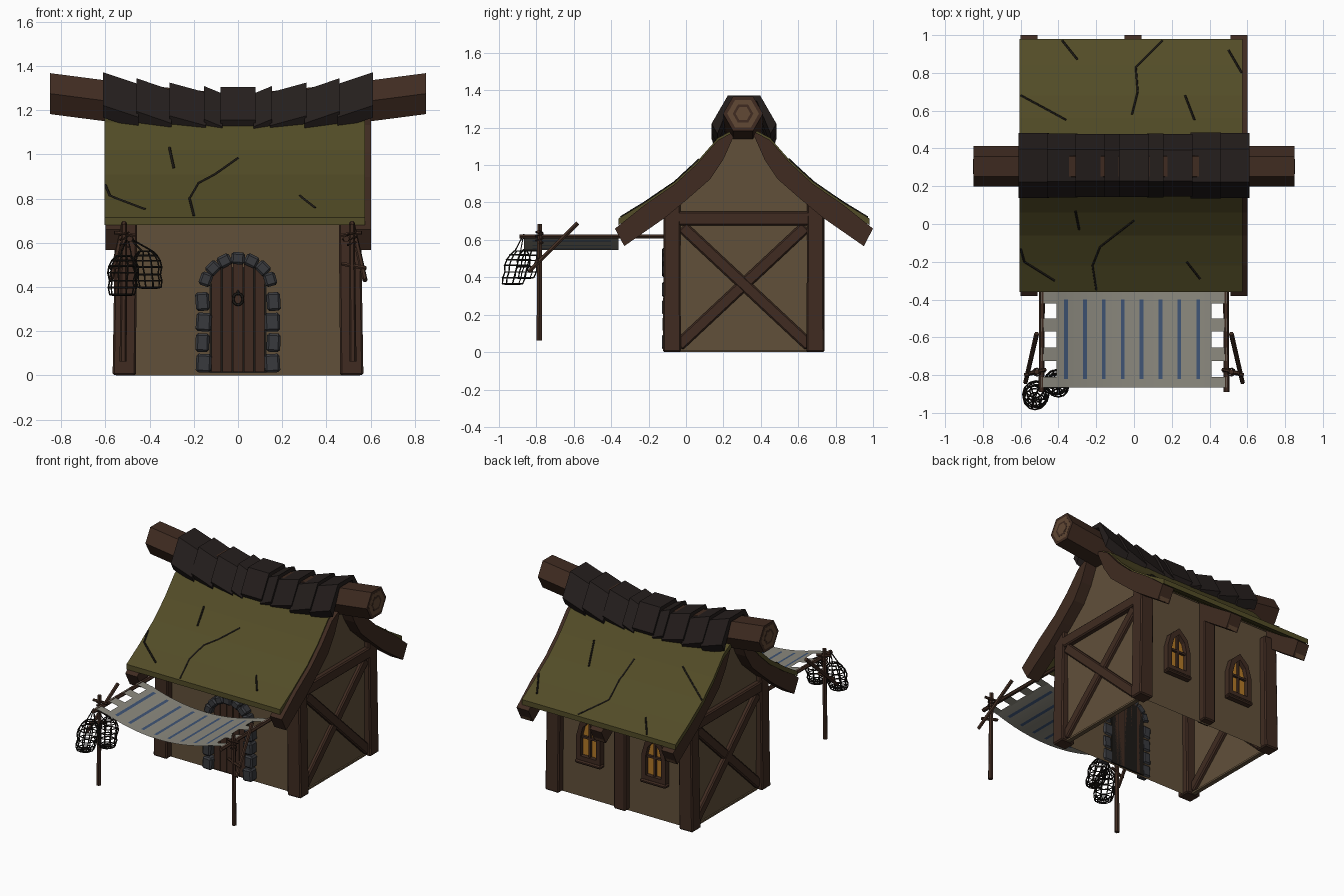
import bpy, math, random
from mathutils import Vector

if "Cube" in bpy.data.objects:
    bpy.data.objects.remove(bpy.data.objects["Cube"])

random.seed(4)
CY = 0.31                                   # y of the ridge


def mat(name, r, g, b):
    m = bpy.data.materials.new(name)
    m.diffuse_color = (r, g, b, 1)
    m.use_nodes = True
    m.node_tree.nodes["Principled BSDF"].inputs["Base Color"].default_value = m.diffuse_color
    return m


WALL = mat("plaster", .12, .08, .042)
WOOD = mat("timber", .05, .024, .015)
GRAIN = mat("end_grain", .12, .065, .035)
MOSS = mat("mossy_roof", .085, .072, .02)
DARK = mat("dark", .012, .010, .008)
TILE = mat("ridge_tile", .018, .013, .012)
STONE = mat("stone", .04, .042, .048)
CLOTH = mat("cloth", .26, .25, .21)
BLUE = mat("blue_stripe", .05, .09, .18)
GLASS = mat("lit_glass", .45, .19, .02)


def mesh(name, verts, faces, *mats):
    me = bpy.data.meshes.new(name)
    me.from_pydata([tuple(v) for v in verts], [], faces)
    me.update()
    ob = bpy.data.objects.new(name, me)
    bpy.context.collection.objects.link(ob)
    for m in mats:
        me.materials.append(m)
    return ob


def loft(name, secs, m, ring=False, caps=True):
    n, k = len(secs[0]), len(secs)
    faces = []
    for i in range(k if ring else k - 1):
        a, b = i * n, (i + 1) % k * n
        faces += [(a + j, a + (j + 1) % n, b + (j + 1) % n, b + j) for j in range(n)]
    if caps and not ring:
        faces += [tuple(range(n))[::-1], tuple(range((k - 1) * n, k * n))]
    return mesh(name, [p for s in secs for p in s], faces, m)


def prism_x(name, pts, x0, x1, m):
    return loft(name, [[(x, y, z) for y, z in pts] for x in (x0, x1)], m)


def prism_y(name, pts, y0, y1, m):
    return loft(name, [[(x, y, z) for x, z in pts] for y in (y0, y1)], m)


def beam(name, p, q, w, d, m, taper=1.0, bevel=.008, sides=4):
    p, q = Vector(p), Vector(q)
    t = (q - p).normalized()
    ref = Vector((1, 0, 0)) if abs(t.x) < .9 else Vector((0, 1, 0))
    u = (ref - t * ref.dot(t)).normalized()
    v = t.cross(u)
    if sides == 4:
        sec = [(-.5, -.5), (.5, -.5), (.5, .5), (-.5, .5)]
    else:
        sec = [(.5 * math.cos(a * math.tau / sides), .5 * math.sin(a * math.tau / sides)) for a in range(sides)]
    ob = loft(name, [[c + u * a * w * s + v * b * d * s for a, b in sec] for c, s in ((p, 1), (q, taper))], m)
    if bevel:
        ob.modifiers.new("bevel", 'BEVEL').width = bevel
    return ob


def wires(name, lines, r, m):
    cu = bpy.data.curves.new(name, 'CURVE')
    cu.dimensions, cu.bevel_depth, cu.bevel_resolution = '3D', r, 0
    cu.use_fill_caps = True
    for pts in lines:
        sp = cu.splines.new('POLY')
        sp.points.add(len(pts) - 1)
        for s, p in zip(sp.points, pts):
            s.co = (*p, 1)
    cu.materials.append(m)
    ob = bpy.data.objects.new(name, cu)
    bpy.context.collection.objects.link(ob)


def mirror_profile(half):                   # (distance from ridge, z) -> (y, z) over both slopes
    return [(CY - d, z) for d, z in half[::-1]] + [(CY + d, z) for d, z in half if d > 0]


# wall shell, open below
shell = mirror_profile([(0, 1.2), (.14, 1.1), (.25, .98), (.38, .86), (.38, 0)])
walls = loft("walls", [[(x, y, z) for y, z in shell] for x in (-.52, .52)], WALL)
import bmesh
bm = bmesh.new()
bm.from_mesh(walls.data)
bmesh.ops.delete(bm, geom=[f for f in bm.faces if all(v.co.z < .01 for v in f.verts)], context='FACES')
bm.to_mesh(walls.data)
bm.free()

# curved roof
top = [(0, 1.22), (.14, 1.145), (.25, 1.02), (.37, .91), (.53, .80), (.67, .715)]
low = [(d, z - .035) for d, z in top]
prism_x("roof", mirror_profile(top) + mirror_profile(low)[::-1], -.605, .575, MOSS)


def roof_z(y):
    d = abs(y - CY)
    for (a, za), (b, zb) in zip(top, top[1:]):
        if d <= b:
            return za + (zb - za) * (d - a) / (b - a)
    return top[-1][1]


# cracks in the roof
cracks = [[(0, .02), (-.18, -.12), (-.22, -.22), (-.2, -.35)], [(-.6, -.13), (-.58, -.2), (-.42, -.3)],
          [(-.31, .07), (-.29, -.03)], [(.28, -.2), (.35, -.29)], [(.15, .97), (.01, .83), (.02, .7), (-.01, .58)],
          [(-.38, .97), (-.3, .87)], [(-.6, .68), (-.47, .61), (-.36, .55)], [(.27, .68), (.32, .55)], [(.57, .8), (.5, .92)]]
lines = []
for c in cracks:
    pts = [(a[0] + (b[0] - a[0]) * t / 5, a[1] + (b[1] - a[1]) * t / 5) for a, b in zip(c, c[1:]) for t in range(6)]
    lines.append([(x, y, roof_z(y)) for x, y in pts])
wires("roof_cracks", lines, .006, DARK)

# bargeboards and rear middle rafter
under = [(0, 1.2), (.05, 1.165), (.11, 1.03), (.18, .925), (.30, .82), (.42, .72), (.64, .567)]
upper = [(d, z - .012) for d, z in top[:-1]] + [(.69, .66)]
for x0, x1 in ((-.6, -.51), (.51, .602)):
    prism_x("bargeboard", mirror_profile(upper) + mirror_profile(under)[::-1], x0, x1, WOOD)
tail = [(.37, .88), (.53, .765), (.69, .66), (.64, .567), (.42, .72), (.37, .76)]
prism_x("rafter_tail", [(CY + d, z) for d, z in tail], -.05, .04, WOOD)
for x in (-.555, -.005, .556):
    beam("rafter_end_grain", (x, .966, .612), (x, .972, .609), .07, .085, GRAIN, bevel=0)

# sagging ridge log
def hexagon(x, z, r):
    return [(x, CY - .005 + r * math.cos(i * math.pi / 3), z + r * math.sin(i * math.pi / 3)) for i in range(6)]


loft("ridge_log", [hexagon(x, 1.18 + .095 * min(1.2, abs(x) / .85) ** 1.2, .107)
                   for x in (-.85, -.6, -.3, 0, .3, .6, .85)], WOOD)
for s in (-1, 1):
    for i, (r, m) in enumerate(((.085, GRAIN), (.055, WOOD), (.04, GRAIN))):
        loft("log_end_ring", [hexagon(s * .84, 1.275, r), hexagon(s * (.8505 + i * .0005), 1.275, r)], m)

# overlapping ridge tiles
sec = [(-.14, -.205), (-.17, -.15), (-.085, 0), (.085, 0), (.17, -.15), (.14, -.205), (.068, -.03), (-.068, -.03)]
tiles = [(-.08, .08, 1.305, 1.305)]
for o, i, zo, zi in ((.155, .07, 1.31, 1.275), (.31, .145, 1.325, 1.28), (.46, .3, 1.345, 1.29), (.612, .45, 1.372, 1.318)):
    tiles += [(s * o, s * i, zo, zi) for s in (-1, 1)]
for x0, x1, z0, z1 in tiles:
    k = random.uniform(.97, 1.03)
    loft("ridge_tile", [[(x, CY + a * k, z + b) for a, b in sec] for x, z in ((x0, z0), (x1, z1))], TILE)

# timber frame
for s in (-1, 1):
    for y in (-.075, .692):
        beam("corner_post", (s * .515, y, 0), (s * .505, y, .8), .105, .095, WOOD, .95)
    beam("gable_beam", (s * .52, -.06, .715), (s * .52, .68, .715), .07, .075, WOOD)
    beam("cross_brace", (s * .52, -.04, .035), (s * .52, .64, .67), .05, .065, WOOD)
    beam("cross_brace", (s * .52, .66, .035), (s * .52, -.02, .67), .056, .065, WOOD)
    beam("gable_sill", (s * .515, -.03, .006), (s * .515, .65, .006), .03, .012, WALL, bevel=0)
beam("rear_post", (-.005, .7, .01), (-.005, .7, .8), .09, .08, WOOD)

# door with stone surround
for i in range(5):
    x = -.098 + i * .049
    def h(v): return .38 + math.sqrt(max(0, .135 ** 2 - v * v))
    a, b = x - .022, x + .022
    prism_y("door_plank", [(a, .015), (b, .015), (b, h(b)), (a, h(a))], -.09, -.06, WOOD)
prism_y("door_backing", [(-.13, .01), (.13, .01), (.13, .4), (.08, .49), (-.08, .49), (-.13, .4)], -.076, -.06, DARK)
stones = [(s * (.155 + .006 * (i % 2)), .055 + i * .093, 0, .07 - .008 * (i % 2)) for s in (-1, 1) for i in range(4)]
stones += [(.155 * math.cos(a), .385 + .145 * math.sin(a), a, .055)
           for a in (math.radians(20 + 140 * i / 6) for i in range(7))]
for i, (x, z, a, w) in enumerate(stones):
    hgt = .042 if i < 8 else .031
    a += random.uniform(-.08, .08)
    c, s = math.cos(a), math.sin(a)
    pts = [(x + u * c - v * s, z + u * s + v * c) for u, v in
           ((-w / 2, -hgt), (w / 2, -hgt), (w / 2, hgt), (-w / 2, hgt))]
    prism_y("door_stone", pts, -.122 - random.uniform(0, .008), -.06, STONE).modifiers.new("bevel", 'BEVEL').width = .01
ring = [(.022 * math.cos(t * math.tau / 12), -.1, .345 + .026 * math.sin(t * math.tau / 12)) for t in range(13)]
wires("door_knocker", [ring, [(0, -.085, .385), (0, -.105, .365)]], .006, DARK)

# arched rear windows
for cx in (-.26, .24):
    arch = [(-1, .26), (1, .26), (1, .44), (.72, .53), (0, .59), (-.72, .53), (-1, .44)]
    out = [(cx + .092 * u, z) for u, z in arch]
    inn = [(cx + .06 * u, .42 + (z - .42) * .74) for u, z in arch]
    loft("window_frame", [[(a, .685, b), (a, .73, b), (c, .73, d), (c, .685, d)]
                          for (a, b), (c, d) in zip(out, inn)], WOOD, ring=True)
    mesh("window_glass", [(x, .7, z) for x, z in inn], [tuple(range(7))], GLASS)
    beam("window_bar", (cx, .708, .3), (cx, .708, .55), .014, .018, WOOD, bevel=0)
    beam("window_bar", (cx - .06, .708, .43), (cx + .06, .708, .43), .018, .014, WOOD, bevel=0)
    beam("window_sill", (cx - .1, .715, .26), (cx + .1, .715, .26), .05, .025, WOOD)

# striped awning cloth with side tabs
xs = [-.41 + .02 * i for i in range(42)]
ys = [-.865, -.82, -.4, -.36]
def sag(x): return .545 + .07 * (x / .41) ** 2


verts = [(x, y, sag(x)) for x in xs for y in ys]
faces = [(i * 4 + j, i * 4 + 4 + j, i * 4 + 5 + j, i * 4 + 1 + j) for i in range(41) for j in range(3)]
for s in (-1, 1):
    for y0, y1 in ((-.42, -.36), (-.57, -.5), (-.725, -.655), (-.865, -.81)):
        n = len(verts)
        verts += [(s * .4, y0, .611), (s * .49, y0, .63), (s * .49, y1, .63), (s * .4, y1, .611)]
        faces.append((n, n + 1, n + 2, n + 3) if s > 0 else (n + 3, n + 2, n + 1, n))
cloth = mesh("awning_cloth", verts, faces, CLOTH, BLUE)
for f in cloth.data.polygons:
    f.use_smooth = True
    f.material_index = int(f.index < 123 and f.index // 3 % 5 == 2 and f.index % 3 == 1)

# awning rails, poles, braces and ties
for s in (-1, 1):
    beam("awning_rail", (s * .49, -.89, .618), (s * .485, -.06, .618), .03, .026, WOOD, bevel=0, sides=6)
    beam("awning_pole", (s * .52, -.785, .062), (s * .515, -.783, .685), .032, .032, WOOD, .85, 0, 6)
    beam("pole_brace", (s * .515, -.58, .69), (s * .575, -.84, .43), .026, .026, WOOD, .9, 0, 6)
    beam("tie_peg", (s * .47, -.775, .505), (s * .58, -.8, .485), .02, .02, WOOD, 1, 0, 6)
    beam("tie_peg", (s * .465, -.77, .635), (s * .56, -.79, .645), .018, .018, WOOD, 1, 0, 6)
    wires("rope_tie", [[(s * .515 + .02 * math.cos(t * .7), -.784 + .02 * math.sin(t * .7), .58 + t * .0025)
                        for t in range(28)]], .004, WOOD)

# hanging wire baskets
def basket(cx, cy, z0, hook, lean, k):
    prof = [(.035, 0), (.055, .004), (.062, .035), (.058, .065), (.068, .1), (.064, .13), (.052, .155), (.034, .175)]
    def pt(r, z, a):
        return (cx + k * r * math.cos(a) + lean * z, cy + k * r * math.sin(a) + .25 * z, z0 + k * z)
    rings = [[pt(r, z, t * math.tau / 12) for t in range(13)] for r, z in prof]
    ribs = [[pt(0, 0, 0)] + [pt(r, z, t * math.tau / 10) for r, z in prof] for t in range(10)]
    ropes = [[pt(.034, .175, t * math.tau / 3), hook] for t in range(3)]
    wires("hanging_basket", rings + ribs + ropes, .0038, DARK)


basket(-.525, -.928, .362, (-.5, -.868, .63), .05, 1.02)
basket(-.40, -.865, .395, (-.49, -.85, .62), -.1, .95)
